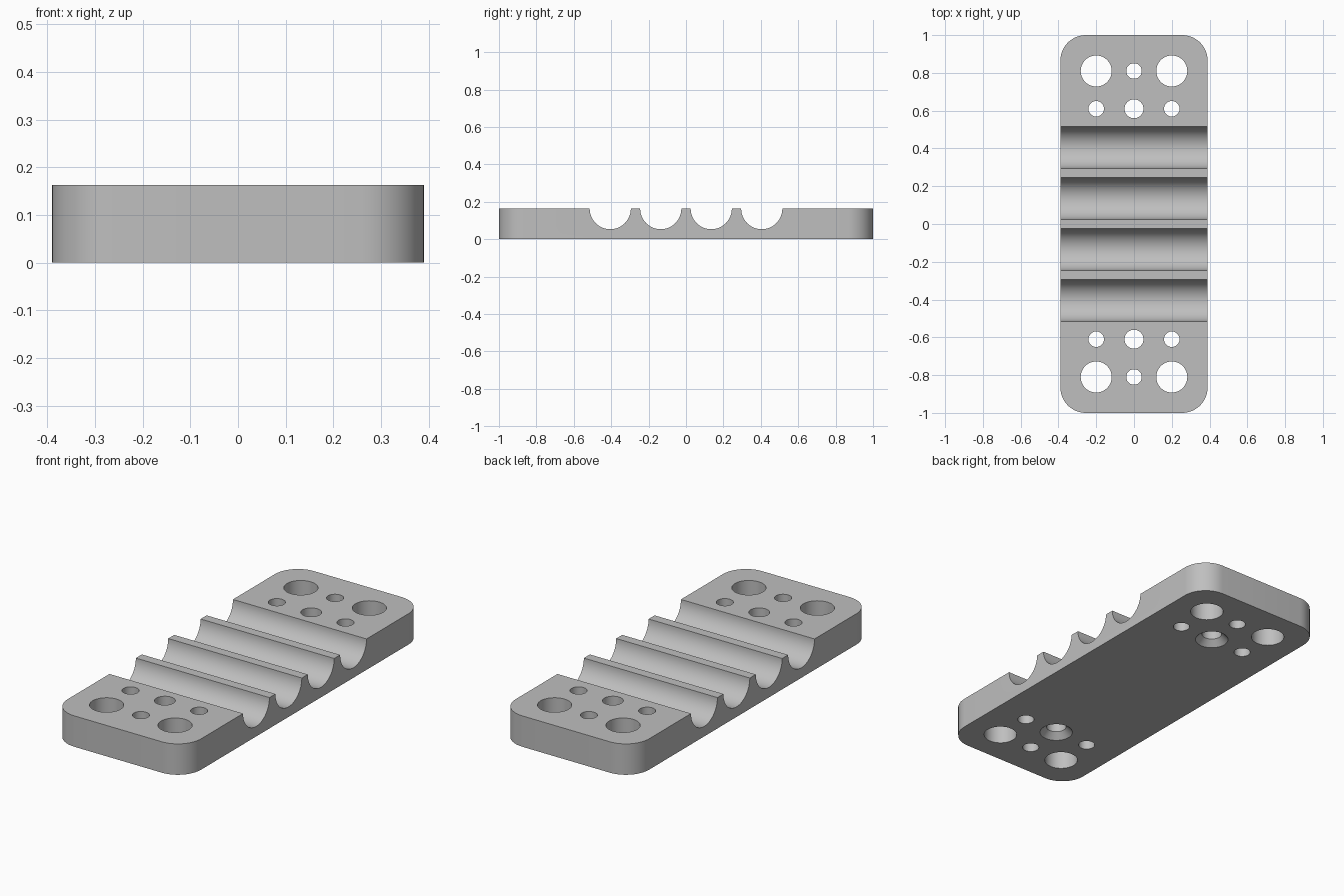
import bpy, bmesh, math
from mathutils import Matrix, Vector

cube = bpy.data.objects.get("Cube")
if cube:
    bpy.data.objects.remove(cube)

HALF_X, HALF_Y, HEIGHT = 0.39, 1.0, 0.163
CORNER, GROOVE = 0.135, 0.11

grey = bpy.data.materials.new("plain grey")
grey.use_nodes = True
grey.diffuse_color = (0.52, 0.52, 0.52, 1)
grey.node_tree.nodes["Principled BSDF"].inputs["Base Color"].default_value = grey.diffuse_color


def make_object(name, bm):
    bmesh.ops.recalc_face_normals(bm, faces=bm.faces)
    mesh = bpy.data.meshes.new(name)
    bm.to_mesh(mesh)
    bm.free()
    mesh.materials.append(grey)
    obj = bpy.data.objects.new(name, mesh)
    bpy.context.collection.objects.link(obj)
    return obj


def add_lathe(bm, x, y, profile, segments=48):
    """Closed solid turned about a vertical axis from (radius, z) pairs."""
    rings = [[bm.verts.new((x + r * math.cos(math.tau * i / segments),
                            y + r * math.sin(math.tau * i / segments), z))
              for i in range(segments)] for r, z in profile]
    for low, high in zip(rings, rings[1:]):
        for i in range(segments):
            j = (i + 1) % segments
            bm.faces.new((low[i], low[j], high[j], high[i]))
    bm.faces.new(rings[0][::-1])
    bm.faces.new(rings[-1])


# Plate with rounded vertical corners
bm = bmesh.new()
bmesh.ops.create_cube(bm, size=1, matrix=Matrix.Translation((0, 0, HEIGHT / 2))
                      @ Matrix.Diagonal((2 * HALF_X, 2 * HALF_Y, HEIGHT, 1)))
uprights = [e for e in bm.edges if abs(e.verts[0].co.z - e.verts[1].co.z) > 0.01]
bmesh.ops.bevel(bm, geom=uprights, offset=CORNER, segments=12, profile=0.5, affect='EDGES')
plate = make_object("clamp_plate", bm)

# Cutters: four half-round grooves and the mirrored hole groups
bm = bmesh.new()
for k in range(4):
    place = (Matrix.Translation((0, 0.27 * (k - 1.5), HEIGHT))
             @ Matrix.Rotation(math.pi / 2, 4, 'Y'))
    bmesh.ops.create_cone(bm, cap_ends=True, segments=64, radius1=GROOVE,
                          radius2=GROOVE, depth=1, matrix=place)
for end in (-1, 1):
    for x, y, r in ((-0.2, 0.81, 0.082), (0.2, 0.81, 0.082), (0, 0.81, 0.041),
                    (-0.2, 0.61, 0.041), (0.2, 0.61, 0.041)):
        add_lathe(bm, x, end * y, ((r, -0.1), (r, 0.3)))
    # Screw hole, countersunk from below
    add_lathe(bm, 0, end * 0.61, ((0.082, -0.1), (0.082, 0), (0.05, 0.032), (0.05, 0.3)))
cutter = make_object("hole_and_groove_cutter", bm)
cutter.hide_render = True

# Cut the plate, then drop the cutter
bpy.context.view_layer.objects.active = plate
plate.select_set(True)
cut = plate.modifiers.new("cut", 'BOOLEAN')
cut.operation = 'DIFFERENCE'
cut.solver = 'EXACT'
cut.object = cutter
bpy.ops.object.modifier_apply(modifier=cut.name)
bpy.data.objects.remove(cutter)
bpy.ops.object.shade_smooth_by_angle(angle=math.radians(30))
